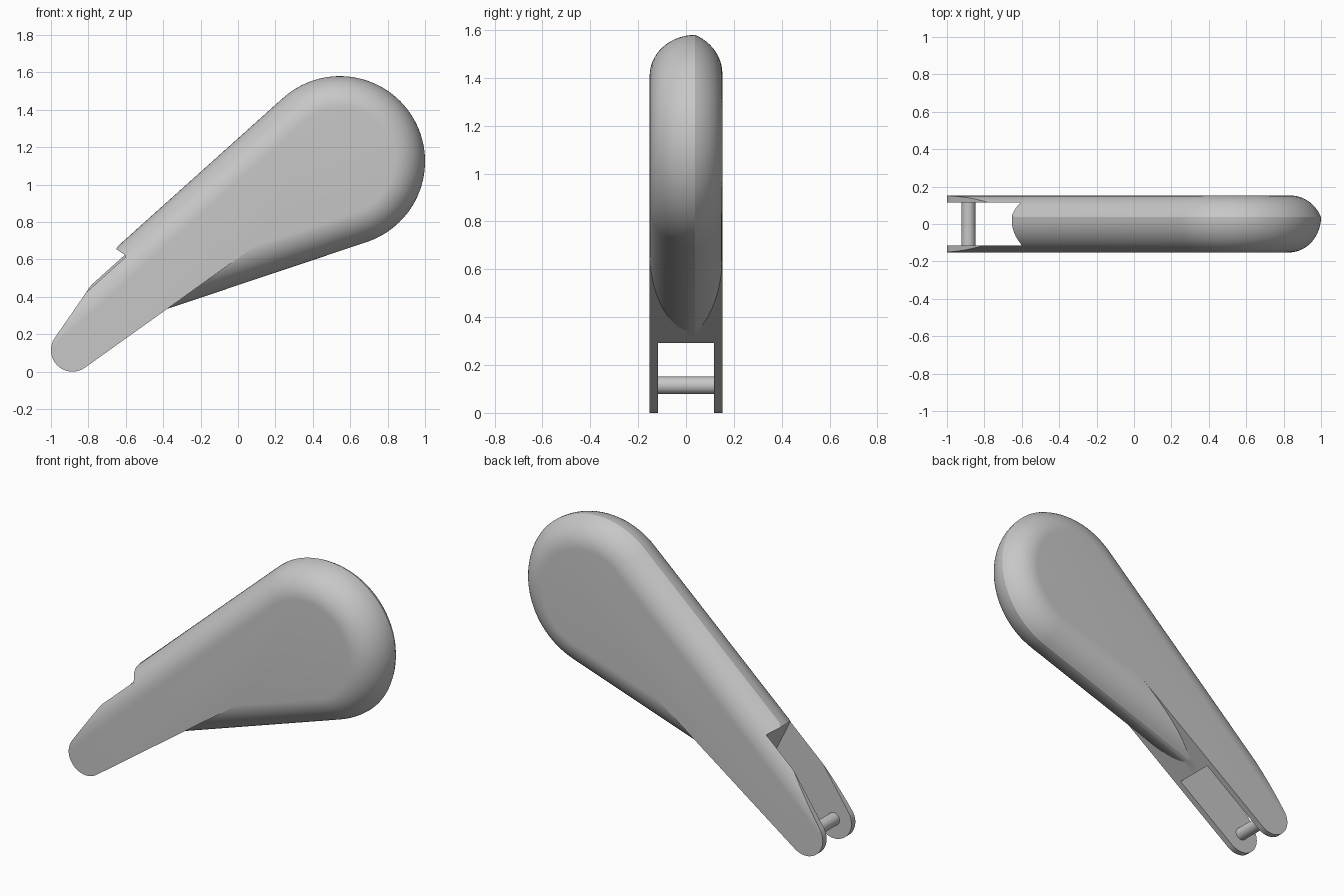
import bpy, bmesh, math

if "Cube" in bpy.data.objects:
    bpy.data.objects.remove(bpy.data.objects["Cube"])

grey = bpy.data.materials.new("plain_grey")
grey.use_nodes = True
grey.diffuse_color = (0.57, 0.57, 0.57, 1)
grey.node_tree.nodes["Principled BSDF"].inputs["Base Color"].default_value = grey.diffuse_color


def loft(name, rings):
    """Skin closed rings of equal length and cap both ends."""
    bm = bmesh.new()
    loops = [[bm.verts.new(p) for p in ring] for ring in rings]
    n = len(loops[0])
    for a, b in zip(loops, loops[1:]):
        for i in range(n):
            j = (i + 1) % n
            bm.faces.new((a[i], a[j], b[j], b[i]))
    bm.faces.new(loops[0])
    bm.faces.new(loops[-1])
    bmesh.ops.recalc_face_normals(bm, faces=bm.faces)
    mesh = bpy.data.meshes.new(name)
    bm.to_mesh(mesh)
    bm.free()
    mesh.materials.append(grey)
    obj = bpy.data.objects.new(name, mesh)
    bpy.context.collection.objects.link(obj)
    return obj


def prism(name, outline, half):
    return loft(name, [[(x, y, z) for x, z in outline] for y in (-half, half)])


def arc(centre, radius, start, end, steps):
    return [(centre[0] + radius * math.cos(start + (end - start) * i / steps),
             centre[1] + radius * math.sin(start + (end - start) * i / steps))
            for i in range(steps + 1)]


# Main dimensions
HEAD, HEAD_R = (0.545, 1.125), 0.455
PIVOT, PIVOT_R = (-0.885, 0.115), 0.115
HALF, SLOT_HALF, RIDGE = 0.152, 0.116, 0.038
BACK_R, DEPTH = 0.2, 0.9
TOP, BELLY, ARM = math.atan(0.897), math.atan(0.335), math.atan(0.715)
FAR = -1.15


def outline(d):
    """Side outline with rounded edges inset by d; the arm underside stays put."""
    curve = arc(HEAD, HEAD_R - d, BELLY - math.pi / 2, TOP + math.pi / 2, 56)
    (bx, bz), (tx, tz) = curve[0], curve[-1]
    arm_z = PIVOT[1] - PIVOT_R / math.cos(ARM) - PIVOT[0] * math.tan(ARM)
    belly_z = bz - bx * math.tan(BELLY)
    x = (belly_z - arm_z) / (math.tan(ARM) - math.tan(BELLY))
    return ([(FAR, arm_z + FAR * math.tan(ARM)), (x, arm_z + x * math.tan(ARM))]
            + curve + [(FAR, tz + (FAR - tx) * math.tan(TOP))])


# Edge profile: full quarter round in front, a shorter round behind the ridge
profile = []
front_r = HALF + RIDGE
for i in range(15):
    a = math.pi / 2 * i / 14
    profile.append((RIDGE - front_r * math.cos(a), DEPTH * front_r * (1 - math.sin(a))))
back_centre = HALF - BACK_R
a0 = math.acos((RIDGE - back_centre) / BACK_R)
for i in range(1, 13):
    a = a0 * (1 - i / 12)
    profile.append((back_centre + BACK_R * math.cos(a),
                    DEPTH * BACK_R * (math.sin(a0) - math.sin(a))))
body = loft("forked_body", [[(x, y, z) for x, z in outline(d)] for y, d in profile])

# Cutter that rounds the arm ends and slopes their upper edge
slope = math.atan(1.45)
low, high = ARM - math.pi / 2, slope + math.pi / 2
cap = arc(PIVOT, PIVOT_R, low + 2 * math.pi, high, 24)
below = (cap[0][0] + 0.5 * math.cos(low), cap[0][1] + 0.5 * math.sin(low))
above = (cap[-1][0] + 0.8 * math.cos(slope), cap[-1][1] + 0.8 * math.sin(slope))
end_trim = prism("end_trim", cap + [above, (-1.8, above[1]), (-1.8, below[1]), below], 0.4)

# Cutter for the slot between the arms, leaving a small lip at the top
slot = prism("slot_cutter", [(-0.39, 0.19), (-0.607, 0.626), (-0.8, 0.755),
                             (-1.5, 0.8), (-1.5, -0.5), (-0.39, -0.5)], SLOT_HALF)

bpy.context.view_layer.objects.active = body
for cutter in (end_trim, slot):
    mod = body.modifiers.new(cutter.name, "BOOLEAN")
    mod.operation, mod.solver, mod.object = "DIFFERENCE", "EXACT", cutter
    bpy.ops.object.modifier_apply(modifier=mod.name)
    bpy.data.objects.remove(cutter)

# Cross pin between the arm ends
pin = prism("cross_pin", arc(PIVOT, 0.037, 0, 2 * math.pi * 31 / 32, 31), SLOT_HALF + 0.005)

for obj in (body, pin):
    bpy.ops.object.select_all(action="DESELECT")
    obj.select_set(True)
    bpy.context.view_layer.objects.active = obj
    bpy.ops.object.shade_smooth_by_angle(angle=math.radians(18))
